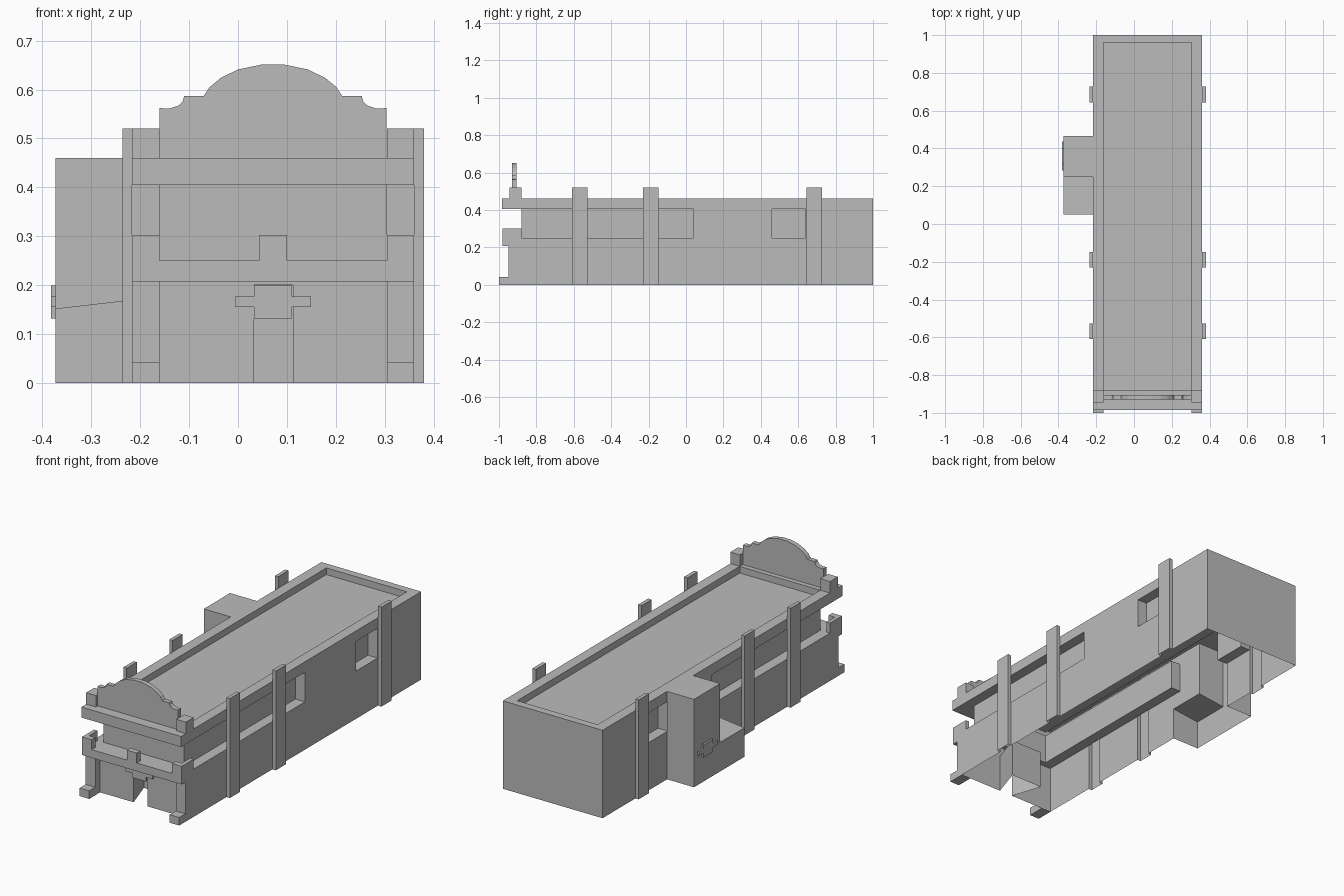
import bpy, bmesh

if "Cube" in bpy.data.objects:
    bpy.data.objects.remove(bpy.data.objects["Cube"])

stone = bpy.data.materials.new("plain_grey")
stone.diffuse_color = (0.5, 0.5, 0.5, 1)
stone.use_nodes = True
stone.node_tree.nodes["Principled BSDF"].inputs["Base Color"].default_value = stone.diffuse_color

X0, X1 = -0.217, 0.36        # main body sides
I0, I1 = -0.161, 0.305       # inner edges of rim, corners and recesses
MID = (X0 + X1) / 2


def prism(name, pts, axis, a, b):
    """Extrude a 2D outline along an axis from a to b."""
    def place(p, t):
        return {'x': (t, p[0], p[1]), 'y': (p[0], t, p[1]), 'z': (p[0], p[1], t)}[axis]
    bm = bmesh.new()
    face = bm.faces.new([bm.verts.new(place(p, a)) for p in pts])
    new = bmesh.ops.extrude_face_region(bm, geom=[face])['geom']
    offset = [q - p for p, q in zip(place((0, 0), a), place((0, 0), b))]
    bmesh.ops.translate(bm, vec=offset, verts=[v for v in new if isinstance(v, bmesh.types.BMVert)])
    bmesh.ops.recalc_face_normals(bm, faces=bm.faces)
    me = bpy.data.meshes.new(name)
    bm.to_mesh(me)
    bm.free()
    me.materials.append(stone)
    ob = bpy.data.objects.new(name, me)
    bpy.context.collection.objects.link(ob)
    return ob


def box(name, x, y, z):
    return prism(name, [(x[0], y[0]), (x[1], y[0]), (x[1], y[1]), (x[0], y[1])], 'z', *z)


def combine(target, other, op):
    mod = target.modifiers.new("bool", 'BOOLEAN')
    mod.operation, mod.solver, mod.object = op, 'EXACT', other
    bpy.context.view_layer.objects.active = target
    bpy.ops.object.modifier_apply(modifier=mod.name)
    bpy.data.objects.remove(other, do_unlink=True)


def cut(x, y, z):
    combine(body, box("cutter", x, y, z), 'DIFFERENCE')


# Main building block
body = box("building_body", (X0, X1), (-0.91, 1), (0, 0.46))
# Sunken roof, set-back upper front, side galleries and side windows
cut((I0, I1), (-0.88, 0.96), (0.425, 0.6))
cut((-0.5, 0.5), (-1.2, -0.88), (0.25, 0.405))
cut((I1, 0.5), (-1.2, 0.04), (0.25, 0.405))
cut((-0.5, I0), (-1.2, 0.1), (0.25, 0.405))
cut((I1, 0.5), (0.46, 0.64), (0.25, 0.405))
cut((-0.5, I0), (0.46, 0.64), (0.25, 0.405))
# Entrance recess, widening inwards
door = prism("cutter", [(0.033, -0.95), (0.112, -0.95), (0.112, -0.91), (0.165, -0.75),
                        (-0.02, -0.75), (0.033, -0.91)], 'z', -0.1, 0.2)
combine(body, door, 'DIFFERENCE')

# Side annex: tall block and low block with a sloping roof
combine(body, box("annex_tall", (-0.373, X0), (0.25, 0.467), (0, 0.46)), 'UNION')
low = prism("annex_low", [(-0.373, 0), (X0, 0), (X0, 0.17), (-0.373, 0.152)], 'y', 0.05, 0.25)
combine(body, low, 'UNION')

# Pilasters on both sides
for y in ((-0.61, -0.527), (-0.23, -0.147), (0.643, 0.728)):
    for x in ((X1, 0.38), (-0.236, X0)):
        combine(body, box("pilaster", x, y, (0, 0.52)), 'UNION')

# The shell is open underneath
bm = bmesh.new()
bm.from_mesh(body.data)
under = [f for f in bm.faces if f.normal.z < -0.9 and f.calc_center_median().z < 0.001]
bmesh.ops.delete(bm, geom=under, context='FACES')
bm.to_mesh(body.data)
bm.free()

# Front corners: pillar, foot, L-shaped balcony post and roof stub
for side, x, outer in (("left", (X0, I0), (X0, X0 + 0.02)),
                       ("right", (I1, X1), (X1 - 0.02, X1))):
    box(side + "_pillar", x, (-0.95, -0.91), (0, 0.207))
    box(side + "_pillar_foot", x, (-1, -0.95), (0, 0.042))
    box(side + "_balcony_post", x, (-0.98, -0.95), (0.25, 0.302))
    box(side + "_balcony_cheek", outer, (-0.95, -0.88), (0.25, 0.302))
    box(side + "_roof_stub", x, (-0.945, -0.88), (0.46, 0.52))

# Balcony slab with centre post, and cornice
box("balcony_slab", (X0, X1), (-0.98, -0.91), (0.207, 0.25))
box("balcony_centre_post", (0.043, 0.1), (-0.98, -0.95), (0.25, 0.302))
box("cornice", (X0, X1), (-0.985, -0.91), (0.405, 0.46))

# Curved gable above the front
half = [(I0, 0.46), (I0, 0.562), (-0.14, 0.561), (-0.122, 0.567), (-0.113, 0.576),
        (-0.11, 0.587), (-0.07, 0.587), (-0.058, 0.605), (-0.035, 0.624), (0, 0.641), (0.048, 0.651)]
gable = half + [(2 * MID - x, z) for x, z in reversed(half)]
prism("front_gable", gable, 'y', -0.93, -0.905)


# Cross-shaped sign plates on the front and on the annex
def sign_outline(c):
    q = [(0.078, 0.177), (0.039, 0.177), (0.039, 0.199)]
    right = [(0.039, 0.132), (0.039, 0.155), (0.078, 0.155)] + q
    return [(c + x, z) for x, z in right] + [(c - x, z) for x, z in reversed(right)]


prism("front_sign", sign_outline(MID), 'y', -0.919, -0.91)
prism("annex_sign", sign_outline(0.36), 'x', -0.382, -0.373)
